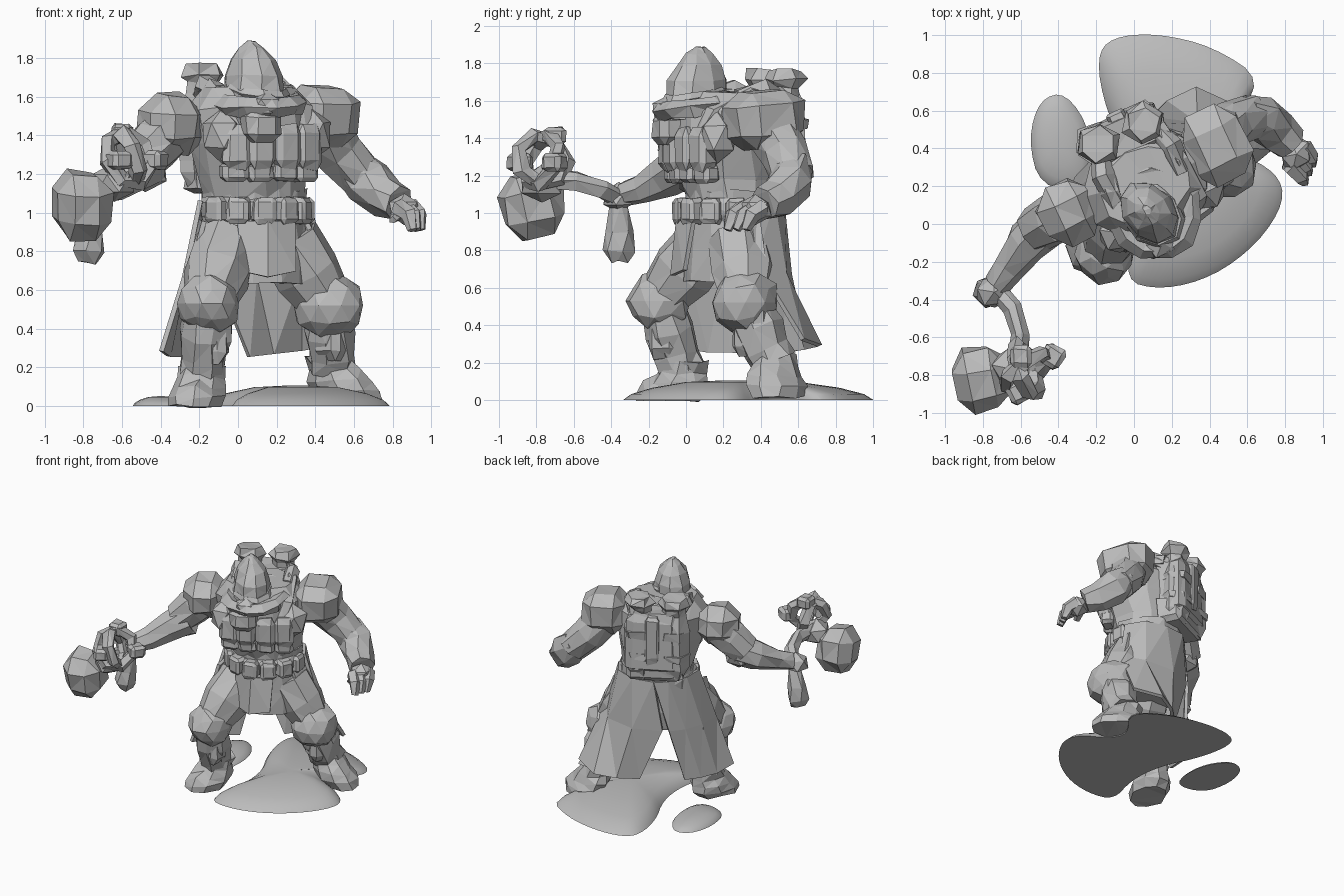
import bpy, bmesh, math, random
from mathutils import Vector, Matrix, Euler

random.seed(4)
if "Cube" in bpy.data.objects:
    bpy.data.objects.remove(bpy.data.objects["Cube"])

grey = bpy.data.materials.new("plain grey")
grey.use_nodes = True
grey.diffuse_color = (0.5, 0.5, 0.5, 1)
grey.node_tree.nodes["Principled BSDF"].inputs["Base Color"].default_value = (0.5, 0.5, 0.5, 1)

TURN = math.radians(25)          # the upper body is twisted to its left
MID = Vector((0.06, 0.24, 0))


def body(x, y, z):
    """Place a point given in the twisted body's own frame."""
    return MID + Matrix.Rotation(TURN, 3, 'Z') @ Vector((x, y, z))


def finish(name, bm, jitter=0.0):
    for v in bm.verts:
        v.co += Vector([random.uniform(-jitter, jitter) for _ in range(3)])
    bmesh.ops.recalc_face_normals(bm, faces=bm.faces)
    bmesh.ops.triangulate(bm, faces=bm.faces)
    me = bpy.data.meshes.new(name)
    bm.to_mesh(me)
    bm.free()
    ob = bpy.data.objects.new(name, me)
    bpy.context.collection.objects.link(ob)
    me.materials.append(grey)
    return ob


def skin(name, rings, jitter=0.0, closed=False):
    """Bridge a list of equal rings, capping the ends unless closed."""
    bm = bmesh.new()
    vs = [[bm.verts.new(p) for p in r] for r in rings]
    n = len(vs[0])
    pairs = list(zip(vs, vs[1:])) + ([(vs[-1], vs[0])] if closed else [])
    for a, b in pairs:
        for i in range(n):
            j = (i + 1) % n
            bm.faces.new((a[i], a[j], b[j], b[i]))
    if not closed:
        bm.faces.new(vs[0])
        bm.faces.new(vs[-1])
    return finish(name, bm, jitter)


def loft(name, sections, turn=TURN, sides=11, jitter=0.012):
    """Stack of level ovals: centre x, y, height, radius x, radius y."""
    rot = Matrix.Rotation(turn, 3, 'Z')
    angles = [2 * math.pi * i / sides for i in range(sides)]
    rings = [[Vector((x, y, z)) + rot @ Vector((rx * math.cos(a), ry * math.sin(a), 0))
              for a in angles] for x, y, z, rx, ry in sections]
    return skin(name, rings, jitter)


def limb(name, path, sides=7, jitter=0.01):
    """Tapered tube through points given as x, y, z, radius."""
    pts = [Vector(p[:3]) for p in path]
    rings = []
    for i, p in enumerate(path):
        d = pts[min(i + 1, len(pts) - 1)] - pts[max(i - 1, 0)]
        q = d.to_track_quat('Z', 'Y')
        rings.append([pts[i] + q @ Vector((p[3] * math.cos(t), p[3] * math.sin(t), 0))
                      for t in [2 * math.pi * k / sides for k in range(sides)]])
    return skin(name, rings, jitter)


def chunk(name, loc, size, turn=TURN, tilt=0.0, bevel=0.0, jitter=0.1):
    """Faceted lump, or a rough block if bevelled, with half sizes."""
    bm = bmesh.new()
    if bevel:
        bmesh.ops.create_cube(bm, size=2)
        bmesh.ops.bevel(bm, geom=bm.edges[:], offset=bevel, segments=1, affect='EDGES')
    else:
        bmesh.ops.create_icosphere(bm, subdivisions=2 if min(size) > 0.12 else 1, radius=1.04)
    for v in bm.verts:
        v.co *= 1 + random.uniform(-jitter, jitter * 0.6)
    m = Euler((tilt, 0, turn)).to_matrix().to_4x4() @ Matrix.Diagonal((*size, 1))
    bmesh.ops.transform(bm, matrix=Matrix.Translation(loc) @ m, verts=bm.verts)
    return finish(name, bm)


def hoop(name, loc, radius, tube, rot, squash=1.0, steps=8):
    """Low-poly ring."""
    m = Euler(rot).to_matrix()
    rings = []
    for i in range(steps):
        a = 2 * math.pi * i / steps
        rings.append([Vector(loc) + m @ Vector((
            (radius + tube * math.cos(b)) * math.cos(a),
            (radius + tube * math.cos(b)) * math.sin(a) * squash,
            tube * math.sin(b))) for b in [2 * math.pi * k / 5 for k in range(5)]])
    return skin(name, rings, tube * 0.25, closed=True)


def panel(name, *rows):
    """Hanging cloth through rows of points."""
    bm = bmesh.new()
    vs = [[bm.verts.new(p) for p in row] for row in rows]
    for a, b in zip(vs, vs[1:]):
        for i in range(len(a) - 1):
            bm.faces.new((a[i], a[i + 1], b[i + 1], b[i]))
    mod = finish(name, bm, 0.006).modifiers.new("thickness", 'SOLIDIFY')
    mod.thickness = 0.025
    mod.offset = 0


def mound(name, outline, centre, height):
    """Low earth heap with a rounded outline."""
    pts = [Vector((*p, 0)) for p in outline]
    for _ in range(2):
        pts = [a.lerp(b, t) for a, b in zip(pts, pts[1:] + pts[:1]) for t in (0.25, 0.75)]
    c = Vector((*centre, 0))
    rings = [[c.lerp(p, s) + Vector((0, 0, h * height)) for p in pts]
             for s, h in ((1, 0), (0.93, 0.3), (0.75, 0.62), (0.45, 0.92), (0.12, 1))]
    ob = skin(name, rings)
    bpy.context.view_layer.objects.active = ob
    ob.select_set(True)
    bpy.ops.object.shade_smooth_by_angle()
    ob.select_set(False)


# Ground
mound("large_mound", [(-.06, -.3), (.15, -.35), (.42, -.28), (.66, -.1), (.8, .12), (.76, .27),
                      (.55, .38), (.49, .52), (.69, .76), (.42, .94), (.12, 1.01), (-.12, .99),
                      (-.2, .88), (-.15, .6), (0, .3), (.03, 0)], (.3, .28), 0.105)
mound("small_mound", [(-.5, .2), (-.24, .16), (-.22, .48), (-.36, .7), (-.5, .66), (-.56, .45)],
      (-.4, .42), 0.05)

# Legs and boots: hip, knee, ankle, sole centre, aim, knee pad size
legs = {
    "right": ((-.06, .12, .85), (-.15, -.14, .53), (-.19, -.02, .16), (-.22, -.09, .0), -.2, .16),
    "left": ((.26, .28, .85), (.47, .32, .52), (.49, .47, .2), (.59, .49, .02), 0.95, .175),
}
for side, (hip, knee, ankle, sole, aim, pad) in legs.items():
    h, k, a, s = map(Vector, (hip, knee, ankle, sole))
    mid = k.lerp(a, 0.45)
    limb(side + "_thigh", [(*h, .17), (*h.lerp(k, .5), .175), (*k, .13)], 8)
    chunk(side + "_knee_pad", k, (pad, pad + .01, pad), aim)
    limb(side + "_shin", [(*k, .12), (*mid, .14), (*mid.lerp(a, .6), .125), (*a, .13)], 8, .013)
    chunk(side + "_shin_guard", mid + Vector((.02, -.03, 0)), (.1, .08, .15), aim, bevel=.4)
    loft(side + "_boot", [(*(s.lerp(a, t)), rx, ry) for t, rx, ry in (
        (0, .13, .18), (.3, .145, .2), (.6, .135, .18), (.9, .12, .14), (1.3, .12, .12))], aim, 9)

# Tunic, belt and coat tails
loft("tunic", [(.08, .24, .64, .3, .25), (.08, .25, .8, .3, .26), (.08, .26, .95, .27, .25),
               (.08, .26, 1.12, .28, .26)], sides=13)
loft("belt", [(.08, .25, .95, .265, .25), (.08, .25, .99, .285, .27), (.08, .25, 1.05, .285, .27),
              (.08, .25, 1.08, .265, .25)], sides=13)
panel("left_coat_tail",
      [(-.05, .49, 1.06), (.12, .52, 1.06), (.27, .46, 1.06), (.36, .33, 1.06)],
      [(-.11, .46, .67), (.1, .55, .67), (.33, .53, .68), (.45, .37, .74)],
      [(.05, .52, .25), (.18, .64, .27), (.33, .72, .29), (.53, .62, .32)])
panel("right_coat_tail",
      [(-.05, .49, 1.06), (-.12, .42, 1.06), (-.19, .28, 1.06), (-.19, .12, 1.06)],
      [(-.15, .43, .67), (-.22, .33, .66), (-.27, .2, .66), (-.28, .02, .66)],
      [(-.22, .33, .25), (-.3, .24, .25), (-.36, .12, .26), (-.4, -.04, .28)])
panel("left_hip_flap", [(.35, .2, .96), (.37, .4, .96)], [(.46, .2, .72), (.46, .44, .68)])
panel("right_hip_flap", [(-.17, .0, .96), (-.2, .2, .96)], [(-.26, -.03, .64), (-.29, .2, .62)])
panel("front_flap", [(.0, -.01, .95), (.15, -.04, .95), (.29, .04, .95)],
      [(.03, -.04, .69), (.16, -.07, .67), (.29, .0, .69)])
for i, angle in enumerate((-70, -42, -14, 14, 42, 70)):
    r = math.radians(angle)
    chunk(f"belt_pouch_{i}", body(.265 * math.sin(r) + .02, -.28 * math.cos(r), 1.01),
          (.06, .045, .07), TURN + r, bevel=.35)

# Torso, chest plates and straps
loft("torso", [(.08, .26, 1.05, .26, .24), (.07, .24, 1.18, .29, .27), (.07, .21, 1.36, .33, .3),
               (.06, .21, 1.54, .34, .28), (.06, .2, 1.65, .24, .2)])
for i, x in enumerate((-.2, -.07, .07, .2)):
    y = -.29 + .8 * x * x
    chunk(f"chest_plate_{i}", body(x, y, 1.34), (.075, .06, .12), TURN + x, bevel=.4)
    chunk(f"rib_plate_{i}", body(x, y + .02, 1.21), (.07, .05, .05), TURN + x, bevel=.4)
for side, s in (("right", -1), ("left", 1)):
    chunk(side + "_chest_lump", body(.25 * s, -.2, 1.4), (.12, .11, .14))
    limb(side + "_strap", [(*body(.17 * s, -.27, 1.36), .05), (*body(.21 * s, -.2, 1.53), .06),
                           (*body(.2 * s, .02, 1.63), .06), (*body(.17 * s, .22, 1.62), .05)], 5)

# Hood, collar and face
loft("hood", [(.09, .05, 1.5, .14, .18), (.08, .06, 1.64, .14, .185), (.08, .06, 1.71, .135, .175),
              (.075, .07, 1.79, .105, .135), (.07, .07, 1.85, .06, .085), (.07, .07, 1.885, .02, .03)],
     math.radians(38), 9, .006)
hoop("collar", (.11, .07, 1.57), .2, .055, (.12, -.05, TURN), 1.05, 11)
hoop("hood_brim", (.1, .045, 1.63), .125, .03, (.2, 0, math.radians(38)), 1.25, 9)
chunk("face_guard", (.15, -.1, 1.55), (.1, .08, .08), math.radians(38))
chunk("beard", (.12, -.1, 1.45), (.1, .07, .09), TURN, bevel=.5)

# Backpack with two capped canisters
chunk("backpack", body(0, .25, 1.4), (.2, .12, .25), bevel=.25)
chunk("backpack_lower", body(0, .25, 1.2), (.22, .1, .1), bevel=.25)
chunk("backpack_core", body(0, .34, 1.45), (.05, .05, .2), bevel=.25)
for side, s in (("right", -1), ("left", 1)):
    x, y, _ = body(.13 * s - .02, .27, 0)
    loft(side + "_canister", [(x, y, 1.12, .07, .07), (x, y, 1.2, .11, .11), (x, y, 1.5, .11, .11),
                              (x, y, 1.62, .08, .08), (x, y, 1.67, .08, .08),
                              (x, y, 1.71, .115, .115), (x, y, 1.765, .09, .09)], sides=6)
    limb(side + "_hose", [(*body(.15 * s, .25, 1.58), .05), (*body(.2 * s, .1, 1.66), .055),
                          (*body(.19 * s, -.05, 1.61), .05)], 6)
    for z in (1.27, 1.45):
        loft(side + "_canister_band", [(x, y, z, .12, .12), (x, y, z + .05, .12, .12)], sides=6)

# Left arm, open hand
chunk("left_shoulder_pad", (.43, .42, 1.5), (.165, .2, .16), TURN, .1, bevel=.5)
limb("left_upper_arm", [(.43, .44, 1.45, .14), (.52, .53, 1.32, .13), (.63, .57, 1.2, .12)], 8)
limb("left_forearm", [(.58, .57, 1.25, .11), (.67, .56, 1.16, .13), (.76, .49, 1.08, .11),
                      (.83, .42, 1.05, .095)], 7)
chunk("left_hand", (.86, .37, 1.02), (.085, .1, .08), -.5)
for i, dx in enumerate((-.05, 0, .05)):
    limb(f"left_finger_{i}", [(.86 + dx * .7, .36 + dx, 1.03, .048), (.91 + dx * .5, .3 + dx, .99, .045),
                              (.925 + dx * .4, .27 + dx, .91, .025)], 5, .004)
limb("left_thumb", [(.83, .36, 1.0, .035), (.8, .29, .96, .02)], 5, .004)

# Right arm and fist
chunk("right_shoulder_pad", (-.34, .07, 1.46), (.16, .17, .155), TURN, .1, bevel=.6)
limb("right_upper_arm", [(-.32, .1, 1.45, .13), (-.42, .03, 1.36, .14), (-.52, -.03, 1.25, .125)], 8)
limb("right_forearm", [(-.46, .0, 1.26, .125), (-.57, -.1, 1.19, .115), (-.66, -.23, 1.13, .085),
                       (-.73, -.33, 1.1, .07)], 7)
chunk("right_elbow_pad", (-.48, .0, 1.21), (.12, .11, .1))
chunk("right_fist", (-.74, -.36, 1.08), (.105, .09, .08), .4)

# Mace: pommel, haft, caged head and heavy block
limb("mace_grip", [(-.77, -.36, .74, .05), (-.77, -.36, .8, .085), (-.76, -.35, .9, .075),
                   (-.73, -.36, 1.05, .045)], 6)
limb("mace_haft", [(-.72, -.36, 1.08, .05), (-.64, -.45, 1.13, .05), (-.61, -.58, 1.17, .05),
                   (-.62, -.76, 1.18, .06)], 6)
chunk("mace_block", (-.81, -.82, 1.04), (.145, .165, .17), .2, .2, bevel=.55)
chunk("mace_hub", (-.64, -.77, 1.15), (.11, .13, .1), .5)
hoop("mace_cage_ring", (-.57, -.77, 1.28), .135, .045, (1.2, .3, .5), steps=7)
hoop("mace_cage_cross_ring", (-.57, -.77, 1.28), .135, .045, (1.3, 0, 1.9), steps=7)
for i, p in enumerate(((-.6, -.7, 1.41), (-.43, -.7, 1.27), (-.61, -.89, 1.27))):
    chunk(f"mace_stud_{i}", p, (.06, .06, .05), i, bevel=.4)
